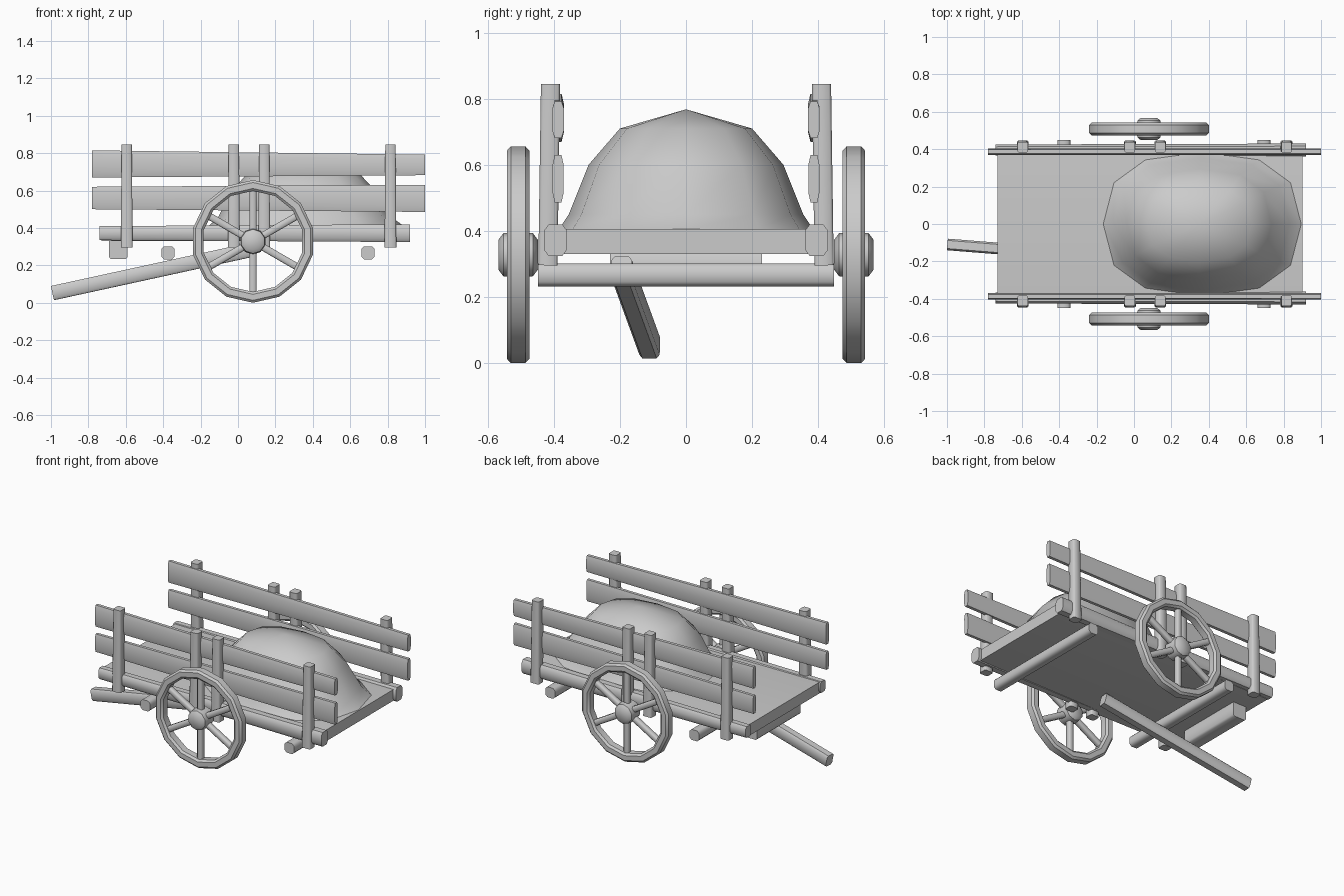
import bpy, math
from mathutils import Vector

if "Cube" in bpy.data.objects:
    bpy.data.objects.remove(bpy.data.objects["Cube"])


def make(name, verts, faces, angle=40):
    me = bpy.data.meshes.new(name)
    me.from_pydata([tuple(v) for v in verts], [], faces)
    ob = bpy.data.objects.new(name, me)
    bpy.context.collection.objects.link(ob)
    bpy.ops.object.select_all(action='DESELECT')
    ob.select_set(True)
    bpy.context.view_layer.objects.active = ob
    bpy.ops.object.mode_set(mode='EDIT')
    bpy.ops.mesh.select_all(action='SELECT')
    bpy.ops.mesh.normals_make_consistent(inside=False)
    bpy.ops.object.mode_set(mode='OBJECT')
    bpy.ops.object.shade_smooth_by_angle(angle=math.radians(angle))
    return ob


def beam(name, p0, p1, s0, s1=None, up=(0, 0, 1), c=0.2):
    """Timber with chamfered section; s = (side, up) sizes at each end."""
    p0, p1 = Vector(p0), Vector(p1)
    d = (p1 - p0).normalized()
    side = d.cross(Vector(up)).normalized()
    upv = side.cross(d)
    k = 0.5 - c
    sec = [(.5, -k), (.5, k), (k, .5), (-k, .5), (-.5, k), (-.5, -k), (-k, -.5), (k, -.5)]
    verts = [p + side * (a * s[0]) + upv * (b * s[1])
             for p, s in ((p0, s0), (p1, s1 or s0)) for a, b in sec]
    faces = [(i, (i + 1) % 8, 8 + (i + 1) % 8, 8 + i) for i in range(8)]
    faces += [tuple(range(8)), tuple(range(8, 16))]
    return make(name, verts, faces, 50)


def lathe(name, centre, profile, n, closed):
    """Spin (radius, y) points around the y axis."""
    m = len(profile)
    verts = [(centre[0] + r * math.sin(2 * math.pi * i / n), centre[1] + y,
              centre[2] - r * math.cos(2 * math.pi * i / n))
             for i in range(n) for r, y in profile]
    faces = [(i * m + j, i * m + (j + 1) % m, (i + 1) % n * m + (j + 1) % m, (i + 1) % n * m + j)
             for i in range(n) for j in range(m if closed else m - 1)]
    if not closed:
        faces += [tuple(i * m for i in range(n)), tuple(i * m + m - 1 for i in range(n))]
    return make(name, verts, faces)


# Cart bed
beam("bed", (-0.73, 0, 0.368), (0.90, 0, 0.368), (0.77, 0.075), c=0.01)

for s, tag in ((-1, "front"), (1, "back")):
    # Side rails
    beam(tag + "_bottom_rail", (-0.74, s * 0.395, 0.372), (0.92, s * 0.395, 0.372),
         (0.06, 0.075), (0.07, 0.095))
    beam(tag + "_middle_rail", (-0.78, s * 0.387, 0.56), (1.0, s * 0.387, 0.558),
         (0.033, 0.12), (0.033, 0.145))
    beam(tag + "_top_rail", (-0.78, s * 0.387, 0.742), (1.0, s * 0.387, 0.737),
         (0.035, 0.145), (0.035, 0.11))
    # Upright posts, leaning slightly inwards
    for i, x in enumerate((-0.595, -0.022, 0.14, 0.815)):
        beam(f"{tag}_post_{i}", (x, s * 0.418, 0.296), (x, s * 0.41, 0.845),
             (0.063, 0.058), (0.055, 0.058), up=(0, 1, 0), c=0.12)
    # Wheel: rim, hub and six spokes
    c = Vector((0.08, s * 0.508, 0.328))
    lathe(tag + "_wheel_rim", c, [(0.328, -0.022), (0.328, 0.022), (0.315, 0.034), (0.283, 0.034),
                                  (0.27, 0.022), (0.27, -0.022), (0.283, -0.034), (0.315, -0.034)],
          14, True)
    lathe(tag + "_wheel_hub", c, [(0.045, -0.06), (0.065, -0.045), (0.07, 0), (0.065, 0.045),
                                  (0.045, 0.06)], 10, False)
    for k in range(6):
        a = math.radians(30 + 60 * k)
        d = Vector((math.cos(a), 0, math.sin(a)))
        beam(f"{tag}_spoke_{k}", c + d * 0.04, c + d * 0.285, (0.038, 0.038), up=(0, 1, 0))

# Cross bars under the bed, small front block, and the pull shaft
for i, x in enumerate((-0.375, 0.695)):
    beam(f"cross_bar_{i}", (x, -0.448, 0.267), (x, 0.448, 0.267), (0.07, 0.07))
beam("end_block", (-0.64, -0.23, 0.287), (-0.64, 0.23, 0.287), (0.1, 0.105), c=0.1)
beam("shaft", (-0.99, -0.11, 0.052), (0.08, -0.195, 0.285), (0.062, 0.077), c=0.15)

# Heaped load: rounded-rectangle rings rising to a peak
rings = [(0.365, 0.53, 0.385, 0.405), (0.36, 0.47, 0.355, 0.45), (0.35, 0.385, 0.295, 0.60),
         (0.35, 0.28, 0.2, 0.71)]
n = 12
verts, faces = [], []
for cx, rx, ry, z in rings:
    for i in range(n):
        a = 2 * math.pi * i / n
        co, si = math.cos(a), math.sin(a)
        verts.append((cx + rx * math.copysign(abs(co) ** 0.8, co),
                      ry * math.copysign(abs(si) ** 0.8, si), z))
verts.append((0.35, 0, 0.768))
for r in range(len(rings) - 1):
    faces += [(r * n + i, r * n + (i + 1) % n, (r + 1) * n + (i + 1) % n, (r + 1) * n + i)
              for i in range(n)]
t = (len(rings) - 1) * n
faces += [(t + i, t + (i + 1) % n, len(verts) - 1) for i in range(n)]
faces.append(tuple(range(n)))
make("heaped_load", verts, faces, 60)
